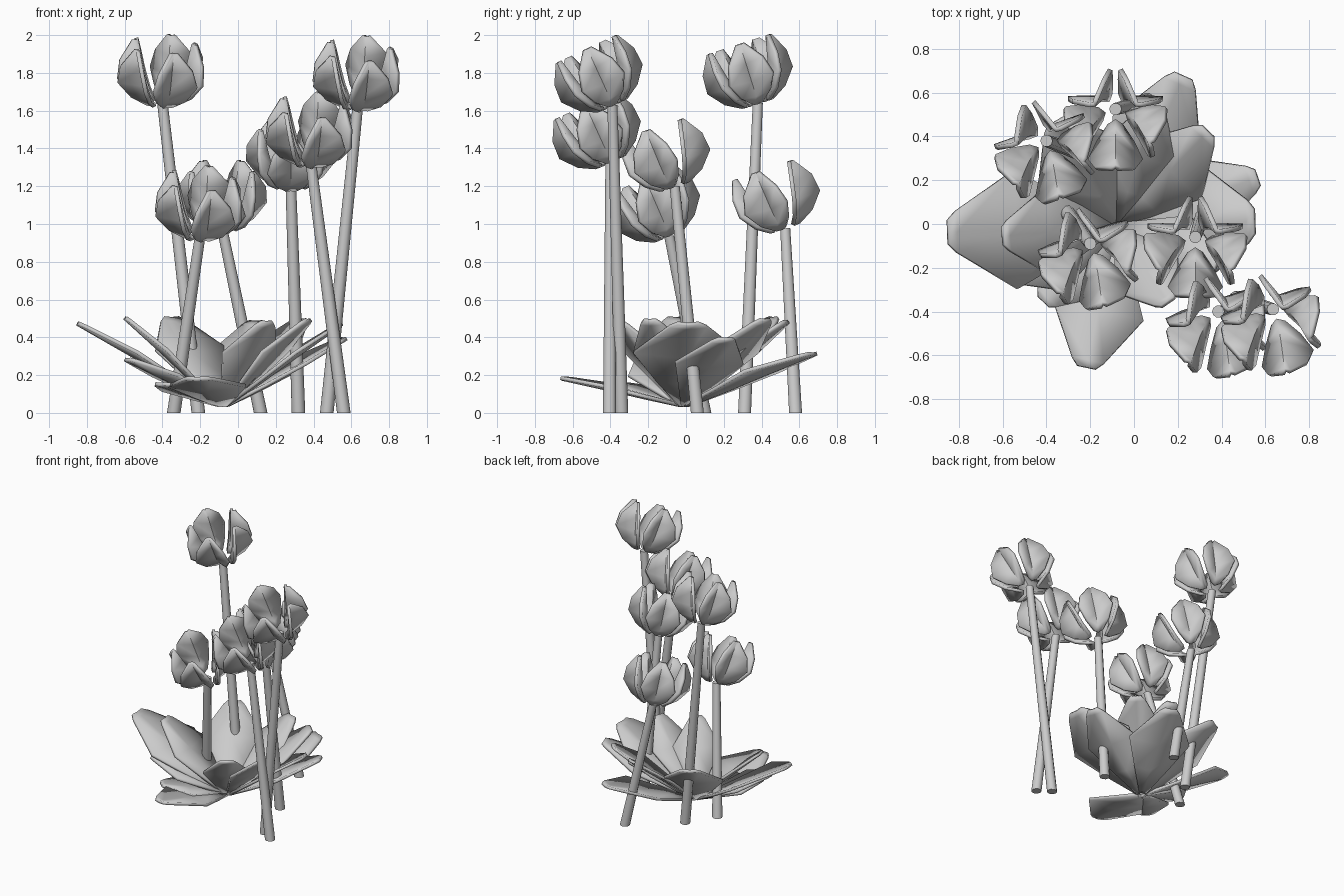
import bpy
from math import radians
from mathutils import Vector, Matrix

if "Cube" in bpy.data.objects:
    bpy.data.objects.remove(bpy.data.objects["Cube"])


def finish(name, verts, faces, thickness=0.0, angle=35):
    """Create a mesh object, optionally thickened, smooth with sharp edges."""
    me = bpy.data.meshes.new(name)
    me.from_pydata([tuple(v) for v in verts], [], faces)
    ob = bpy.data.objects.new(name, me)
    bpy.context.collection.objects.link(ob)
    if thickness:
        mod = ob.modifiers.new("thickness", 'SOLIDIFY')
        mod.thickness = thickness
        mod.offset = 0
    bpy.ops.object.select_all(action='DESELECT')
    ob.select_set(True)
    bpy.context.view_layer.objects.active = ob
    bpy.ops.object.shade_smooth_by_angle(angle=radians(angle))
    return ob


def strip(rows, flare):
    """Blade along +x: rows of (outward, height, half width), edges shifted by flare."""
    verts, faces = [], []
    for r, h, w in rows:
        for s in (-1, 0, 1):
            verts.append(Vector((r, w * s, h)) + flare(w) * abs(s))
    for i in range(len(rows) - 1):
        for j in range(2):
            a = i * 3 + j
            faces.append((a, a + 3, a + 4, a + 1))
    return verts, faces


# Petal profile along its inner ridge; the edges flare outwards
PETAL = [(.055, 0, .03), (.085, .04, .08), (.115, .12, .12),
         (.14, .22, .092), (.165, .325, .018)]


def flower_head(name, base, tilt, yaw):
    verts, faces = [], []
    pv, pf = strip(PETAL, lambda w: Vector((w * .75, 0, w * .08)))
    place = Matrix.Translation(base) @ Matrix.Rotation(radians(tilt), 4, 'X')
    for k in range(5):
        m = place @ Matrix.Rotation(radians(270 + yaw + 72 * k), 4, 'Z')
        n = len(verts)
        verts += [m @ v for v in pv]
        faces += [tuple(i + n for i in f) for f in pf]
    finish(name, verts, faces, .022, 65)


def stem(name, bottom, top, sides=10):
    verts = []
    for p, r in ((bottom, .036), (top, .028)):
        for i in range(sides):
            d = Matrix.Rotation(radians(360 / sides * i), 3, 'Z') @ Vector((r, 0, 0))
            verts.append(Vector(p) + d)
    faces = [(i, (i + 1) % sides, sides + (i + 1) % sides, sides + i)
             for i in range(sides)]
    faces += [tuple(range(sides - 1, -1, -1)), tuple(range(sides, 2 * sides))]
    finish(name, verts, faces, 0, 45)


# Flowers: stem bottom, stem top, head tilt to the front, head turn
FLOWERS = [
    ((-.21, .31, 0), (-.40, .38, 1.64), 18, 20),
    ((-.34, .10, 0), (-.20, -.09, .94), 24, 20),
    ((.12, .58, 0), (-.085, .525, .98), 19, 0),
    ((.32, .06, 0), (.28, -.06, 1.20), 18, 0),
    ((.56, -.405, 0), (.385, -.40, 1.33), 25, 20),
    ((.47, -.34, 0), (.635, -.39, 1.63), 25, 20),
]
for n, (bottom, top, tilt, yaw) in enumerate(FLOWERS, 1):
    stem(f"stem_{n}", bottom, top)
    flower_head(f"flower_petals_{n}", Vector(top), tilt, yaw)

# Rosette of broad leaves: direction, reach, tip height, half width
LEAVES = [
    (182, .77, .47, .27), (185, .52, .50, .20), (258, .66, .18, .21),
    (226, .48, .15, .17), (203, .55, .28, .18), (19, .68, .39, .19),
    (2, .63, .47, .28), (46, .60, .49, .19), (66, .75, .31, .22),
    (72, .57, .48, .18), (120, .55, .50, .22), (304, .42, .48, .17),
    (338, .49, .49, .17),
]
CENTRE = Vector((-.08, -.01, .04))
for n, (az, reach, top, w) in enumerate(LEAVES, 1):
    rise = top - CENTRE.z
    rows = [(.02, 0, .025), (.3 * reach, .27 * rise, .54 * w),
            (.6 * reach, .59 * rise, w), (.95 * reach, .95 * rise, .35 * w),
            (reach, rise, .2 * w)]
    verts, faces = strip(rows, lambda w: Vector((0, 0, w * .1)))
    m = Matrix.Translation(CENTRE) @ Matrix.Rotation(radians(az), 4, 'Z')
    finish(f"leaf_{n}", [m @ v for v in verts], faces, .02)
